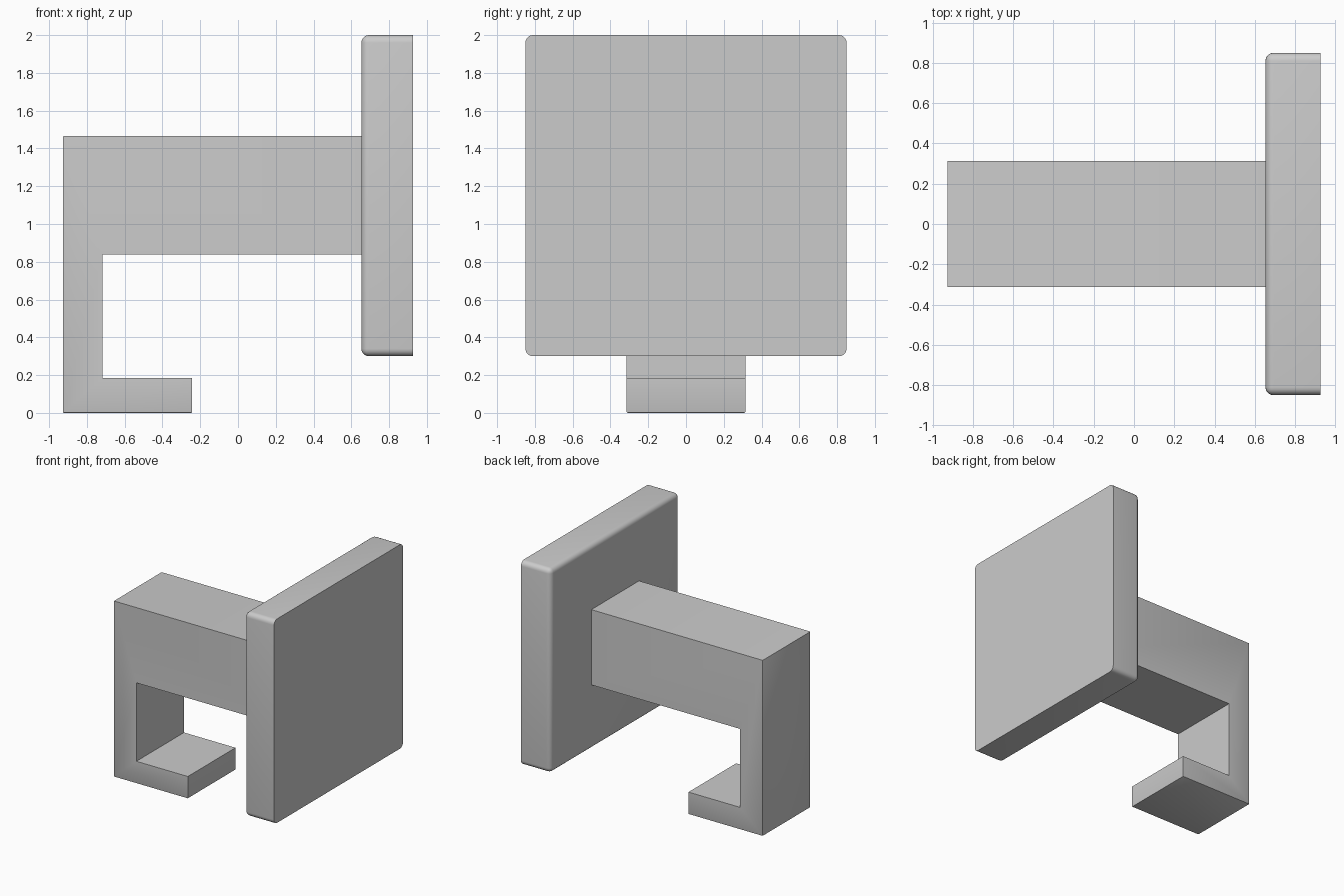
import bpy, bmesh

if "Cube" in bpy.data.objects:
    bpy.data.objects.remove(bpy.data.objects["Cube"])


def extrude_profile(name, points, direction):
    """Make a solid by extruding a closed planar profile."""
    bm = bmesh.new()
    face = bm.faces.new([bm.verts.new(p) for p in points])
    result = bmesh.ops.extrude_face_region(bm, geom=[face])
    moved = [v for v in result["geom"] if isinstance(v, bmesh.types.BMVert)]
    bmesh.ops.translate(bm, verts=moved, vec=direction)
    bmesh.ops.recalc_face_normals(bm, faces=bm.faces)
    return name, bm


def finish(name, bm, edges, radius, segments):
    """Round the chosen edges, then create the object."""
    bmesh.ops.bevel(bm, geom=edges, offset=radius, segments=segments,
                    profile=0.5, affect='EDGES', clamp_overlap=True)
    bmesh.ops.recalc_face_normals(bm, faces=bm.faces)
    mesh = bpy.data.meshes.new(name)
    bm.to_mesh(mesh)
    bm.free()
    obj = bpy.data.objects.new(name, mesh)
    bpy.context.collection.objects.link(obj)
    bpy.ops.object.select_all(action='DESELECT')
    obj.select_set(True)
    bpy.context.view_layer.objects.active = obj
    bpy.ops.object.shade_smooth_by_angle(angle=0.6)
    return obj


# Wall plate: every edge rounded except the rim of the flat wall side
front, back = 0.653, 0.927
name, bm = extrude_profile(
    "wall_plate",
    [(front, -0.85, 0.3), (front, 0.85, 0.3), (front, 0.85, 2), (front, -0.85, 2)],
    (back - front, 0, 0))
rounded = [e for e in bm.edges if min(v.co.x for v in e.verts) < back - 0.01]
finish(name, bm, rounded, 0.04, 5)

# Hook arm: arm, drop and lip in one profile, with crisp eased outer edges
half = 0.314
profile = [(0.67, 1.465), (-0.927, 1.465), (-0.927, 0), (-0.243, 0),
           (-0.243, 0.184), (-0.717, 0.184), (-0.717, 0.838), (0.67, 0.838)]
name, bm = extrude_profile("hook_arm", [(x, -half, z) for x, z in profile],
                           (0, 2 * half, 0))
outer = [e for e in bm.edges
         if all(v.co.x < -0.9 or v.co.z < 0.01 for v in e.verts)]
finish(name, bm, outer, 0.005, 2)
